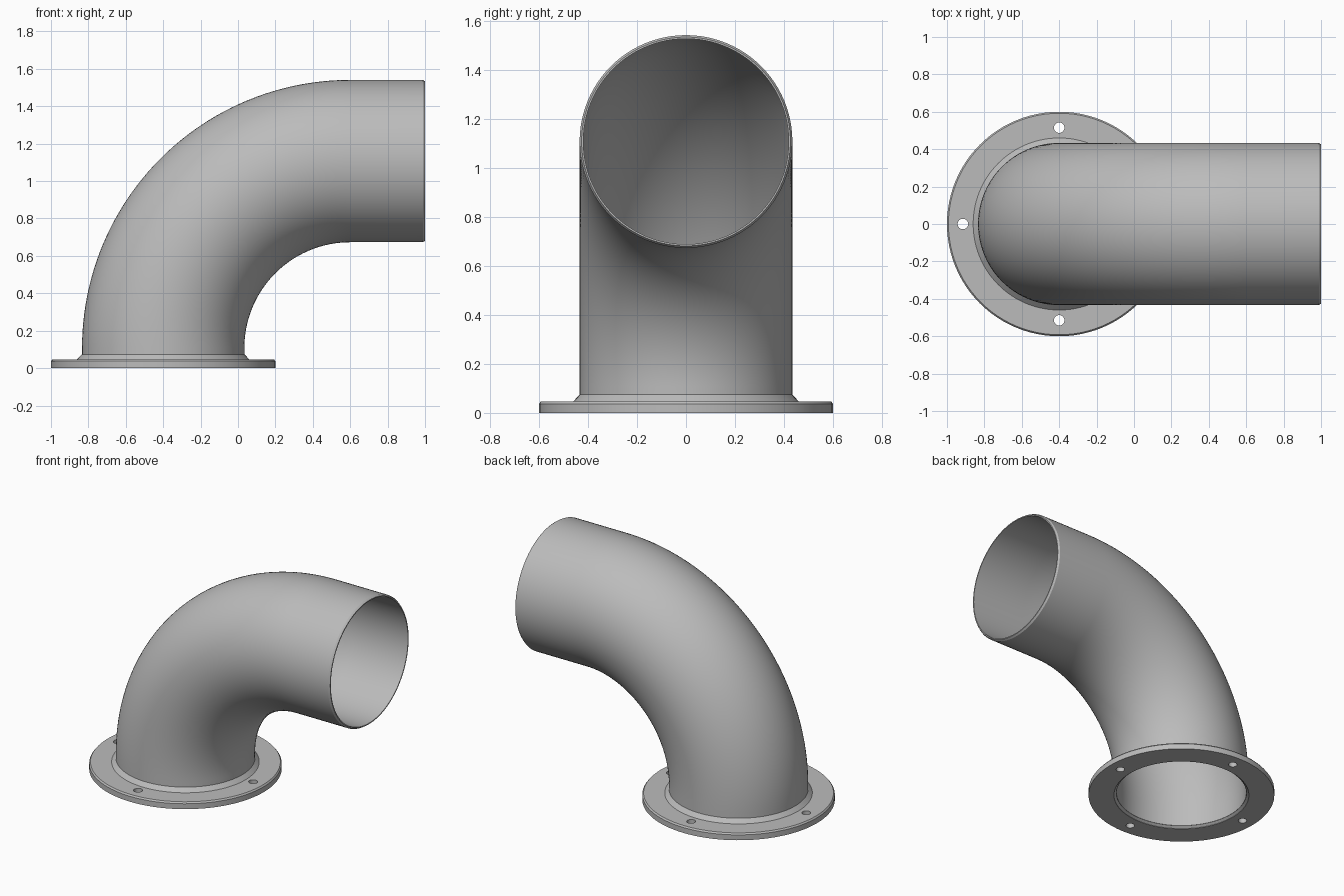
import bpy, bmesh, math
from mathutils import Vector

cube = bpy.data.objects.get("Cube")
if cube:
    bpy.data.objects.remove(cube, do_unlink=True)

SEGMENTS = 96
AXIS_X = -0.4          # vertical axis of flange and pipe foot
BEND_R = 1.0           # bend radius of the centre line
BEND_Z = 0.107         # height where the bend begins
OUTER, INNER = 0.434, 0.419

steel = bpy.data.materials.new("brushed_grey_steel")
steel.use_nodes = True
GREY = (0.5, 0.5, 0.5, 1)
steel.diffuse_color = GREY
steel.node_tree.nodes["Principled BSDF"].inputs["Base Color"].default_value = GREY


def loft(name, stations):
    """Closed skin through circular stations (x, z, tilt, radius)."""
    bm = bmesh.new()
    rings = []
    for x, z, tilt, r in stations:
        side = Vector((math.cos(tilt), 0, -math.sin(tilt)))
        ring = []
        for i in range(SEGMENTS):
            a = math.tau * i / SEGMENTS
            p = Vector((x, 0, z)) + side * (r * math.cos(a))
            ring.append(bm.verts.new((p.x, r * math.sin(a), p.z)))
        rings.append(ring)
    for k, ring in enumerate(rings):
        nxt = rings[(k + 1) % len(rings)]
        for i in range(SEGMENTS):
            j = (i + 1) % SEGMENTS
            bm.faces.new((ring[i], ring[j], nxt[j], nxt[i]))
    bmesh.ops.recalc_face_normals(bm, faces=bm.faces)
    mesh = bpy.data.meshes.new(name)
    bm.to_mesh(mesh)
    bm.free()
    obj = bpy.data.objects.new(name, mesh)
    bpy.context.collection.objects.link(obj)
    mesh.materials.append(steel)
    return obj


def lathe(name, profile):
    return loft(name, [(AXIS_X, z, 0, r) for r, z in profile])


def smooth(obj):
    bpy.ops.object.select_all(action="DESELECT")
    obj.select_set(True)
    bpy.context.view_layer.objects.active = obj
    bpy.ops.object.shade_smooth_by_angle(angle=math.radians(30))


# Elbow pipe: straight foot, quarter bend, straight outlet with bevelled lip
path = [(AXIS_X, 0.015, 0)]
STEPS = 48
for s in range(STEPS + 1):
    t = math.pi / 2 * s / STEPS
    path.append((AXIS_X + BEND_R * (1 - math.cos(t)), BEND_Z + BEND_R * math.sin(t), t))
top = BEND_Z + BEND_R
level = math.pi / 2
outside = [(*p, OUTER) for p in path] + [(0.988, top, level, OUTER), (1, top, level, OUTER - 0.008)]
inside = [(1, top, level, INNER)] + [(*p, INNER) for p in reversed(path)]
pipe = loft("elbow_pipe", outside + inside)
smooth(pipe)

# Flange ring with a bevelled upper rim
flange = lathe("flange", [(0.436, 0), (0.6, 0), (0.6, 0.037), (0.592, 0.047), (0.436, 0.047)])

# Four bolt holes
bm = bmesh.new()
for k in range(4):
    a = math.pi / 2 * k
    made = bmesh.ops.create_cone(bm, cap_ends=True, segments=32, radius1=0.028, radius2=0.028, depth=0.3)
    bmesh.ops.translate(bm, verts=made["verts"],
                        vec=(AXIS_X + 0.515 * math.cos(a), 0.515 * math.sin(a), 0))
mesh = bpy.data.meshes.new("bolt_hole_cutter")
bm.to_mesh(mesh)
bm.free()
cutter = bpy.data.objects.new("bolt_hole_cutter", mesh)
bpy.context.collection.objects.link(cutter)
cutter.hide_render = True

cut = flange.modifiers.new("bolt_holes", "BOOLEAN")
cut.operation = "DIFFERENCE"
cut.solver = "EXACT"
cut.object = cutter
bpy.ops.object.select_all(action="DESELECT")
flange.select_set(True)
bpy.context.view_layer.objects.active = flange
bpy.ops.object.modifier_apply(modifier=cut.name)
bpy.data.objects.remove(cutter, do_unlink=True)
smooth(flange)

# Sloped weld beads above the flange and inside its bore
smooth(lathe("outer_weld", [(0.43, 0.045), (0.462, 0.045), (0.434, 0.074), (0.43, 0.074)]))
smooth(lathe("inner_weld", [(0.438, 0.001), (0.419, 0.016), (0.438, 0.016)]))
